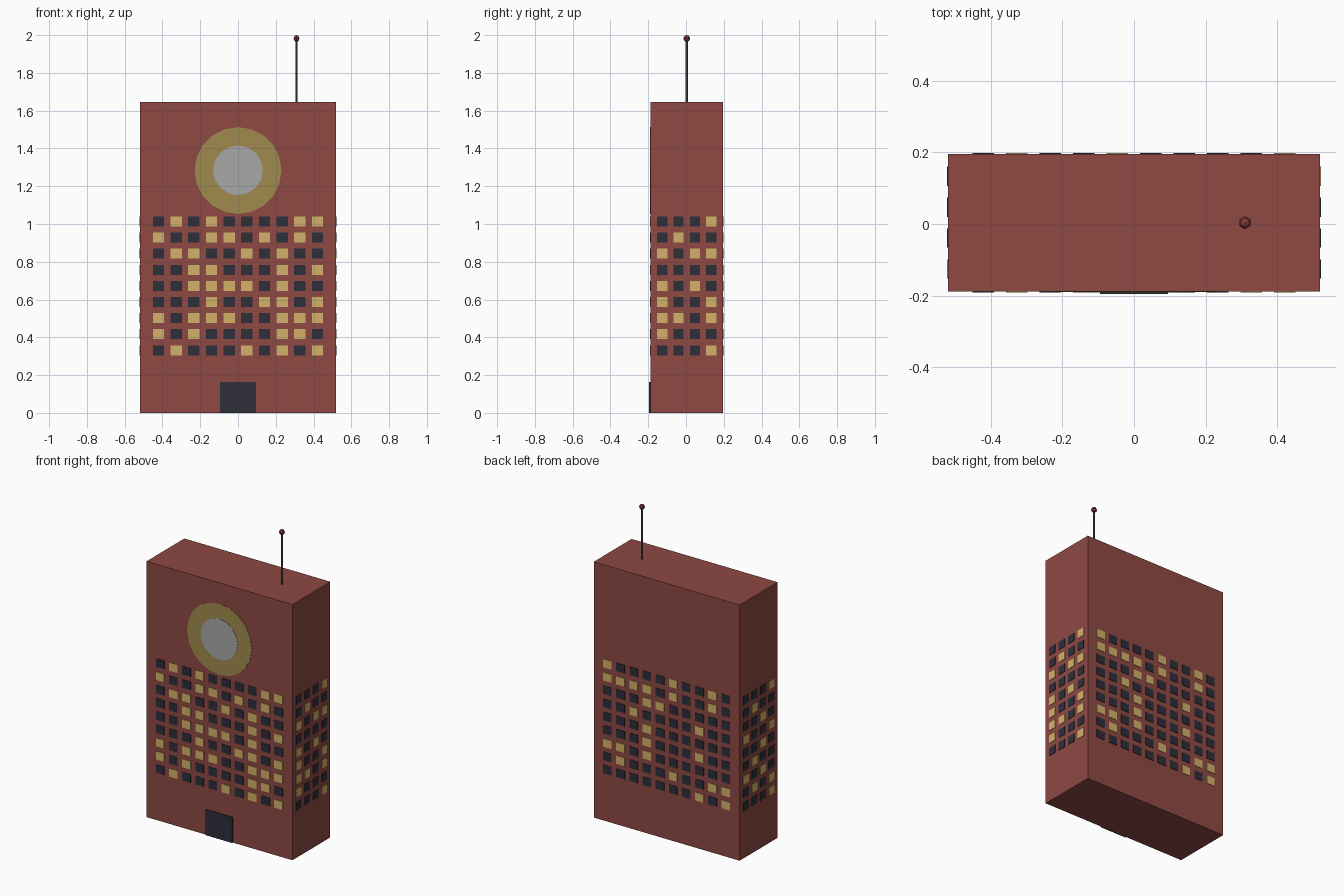
import bpy, bmesh, math
from mathutils import Matrix, Vector

if "Cube" in bpy.data.objects:
    bpy.data.objects.remove(bpy.data.objects["Cube"])

HX, Y0, Y1, TOP = 0.519, -0.188, 0.196, 1.645   # tower body limits
YC = (Y0 + Y1) / 2


def material(name, r, g, b):
    lin = lambda c: ((c / 255 + 0.055) / 1.055) ** 2.4
    m = bpy.data.materials.new(name)
    m.diffuse_color = (lin(r), lin(g), lin(b), 1)
    m.use_nodes = True
    m.node_tree.nodes["Principled BSDF"].inputs["Base Color"].default_value = m.diffuse_color
    return m


BRICK = material("brick red", 142, 73, 68)
DARK = material("dark glass", 46, 47, 58)
LIT = material("lit window", 212, 178, 106)
GOLD = material("dull gold", 161, 138, 77)
PALE = material("pale dial", 168, 168, 168)
STEEL = material("mast grey", 85, 86, 90)
BEACON = material("beacon red", 135, 58, 58)


def finish(name, bm, *mats):
    me = bpy.data.meshes.new(name)
    bm.to_mesh(me)
    bm.free()
    for m in mats:
        me.materials.append(m)
    ob = bpy.data.objects.new(name, me)
    bpy.context.collection.objects.link(ob)
    return ob


def add_box(bm, lo, hi, mat=0):
    lo, hi = Vector(lo), Vector(hi)
    mtx = Matrix.Translation((lo + hi) / 2) @ Matrix.Diagonal((*(hi - lo), 1))
    verts = bmesh.ops.create_cube(bm, size=1, matrix=mtx)["verts"]
    for f in {f for v in verts for f in v.link_faces}:
        f.material_index = mat


def box(name, lo, hi, mat):
    bm = bmesh.new()
    add_box(bm, lo, hi)
    finish(name, bm, mat)


def cylinder(name, r, depth, sides, mtx, mat):
    bm = bmesh.new()
    bmesh.ops.create_cone(bm, cap_ends=True, segments=sides, radius1=r,
                          radius2=r, depth=depth, matrix=mtx)
    finish(name, bm, mat)


def windows(name, rows, origin, across, out, pitch, width):
    """Grid of thin plates; '#' is lit. Columns run along 'across'."""
    bm = bmesh.new()
    origin, across, out = Vector(origin), Vector(across), Vector(out)
    for r, row in enumerate(rows):
        for c, ch in enumerate(row):
            mid = origin + across * (c - (len(row) - 1) / 2) * pitch
            mid.z = 1.013 - r * 0.0852
            half = Vector([abs(a) * width / 2 + abs(o) * 0.003
                           for a, o in zip(across, out)])
            half.z = 0.0265
            add_box(bm, mid - half, mid + half, 1 if ch == "#" else 0)
    finish(name, bm, DARK, LIT)


# Tower and door
box("tower_body", (-HX, Y0, 0), (HX, Y1, TOP), BRICK)
box("front_door", (-0.095, -0.195, 0), (0.095, Y0 + 0.002, 0.164), DARK)

# Windows, each face listed left to right as seen from outside
front = [".#.#....##", "#..##.#.#.", ".##..#.#..", "..##...#.#", "..####.#..",
         "...#..##.#", "#.###..###", "#.#....##.", ".#...#.#.#"]
back = ["#....#..#.", "####.#..#.", "...##.....", "..#....#..", "...#......",
        "...#...#..", "##.#......", ".#...#..##", ".......#.#"]
right = ["...#", ".#..", "#.##", "....", "#.#.", "#..#", "##.#", "#...", "...#"]
left = ["...#", ".#..", "..#.", "#..#", "..#.", ".#..", "#.#.", ".#.#", "...#"]
windows("front_windows", front, (0, Y0, 0), (1, 0, 0), (0, -1, 0), 0.0936, 0.06)
windows("back_windows", back, (0, Y1, 0), (-1, 0, 0), (0, 1, 0), 0.0936, 0.06)
windows("right_windows", right, (HX, YC, 0), (0, 1, 0), (1, 0, 0), 0.0865, 0.054)
windows("left_windows", left, (-HX, YC, 0), (0, -1, 0), (-1, 0, 0), 0.0865, 0.054)

# Round emblem: gold ring and pale dial
face_front = Matrix.Rotation(math.pi / 2, 4, "X")
cylinder("gold_disc", 0.23, 0.004, 20,
         Matrix.Translation((0, Y0, 1.283)) @ face_front, GOLD)
cylinder("pale_disc", 0.132, 0.007, 16,
         Matrix.Translation((0, Y0, 1.284)) @ face_front, PALE)

# Roof mast with beacon
cylinder("roof_mast", 0.006, 0.34, 6, Matrix.Translation((0.31, YC, 1.81)), STEEL)
bm = bmesh.new()
bmesh.ops.create_uvsphere(bm, u_segments=6, v_segments=4, radius=0.018,
                          matrix=Matrix.Translation((0.31, YC, 1.982)))
finish("mast_beacon", bm, BEACON)
